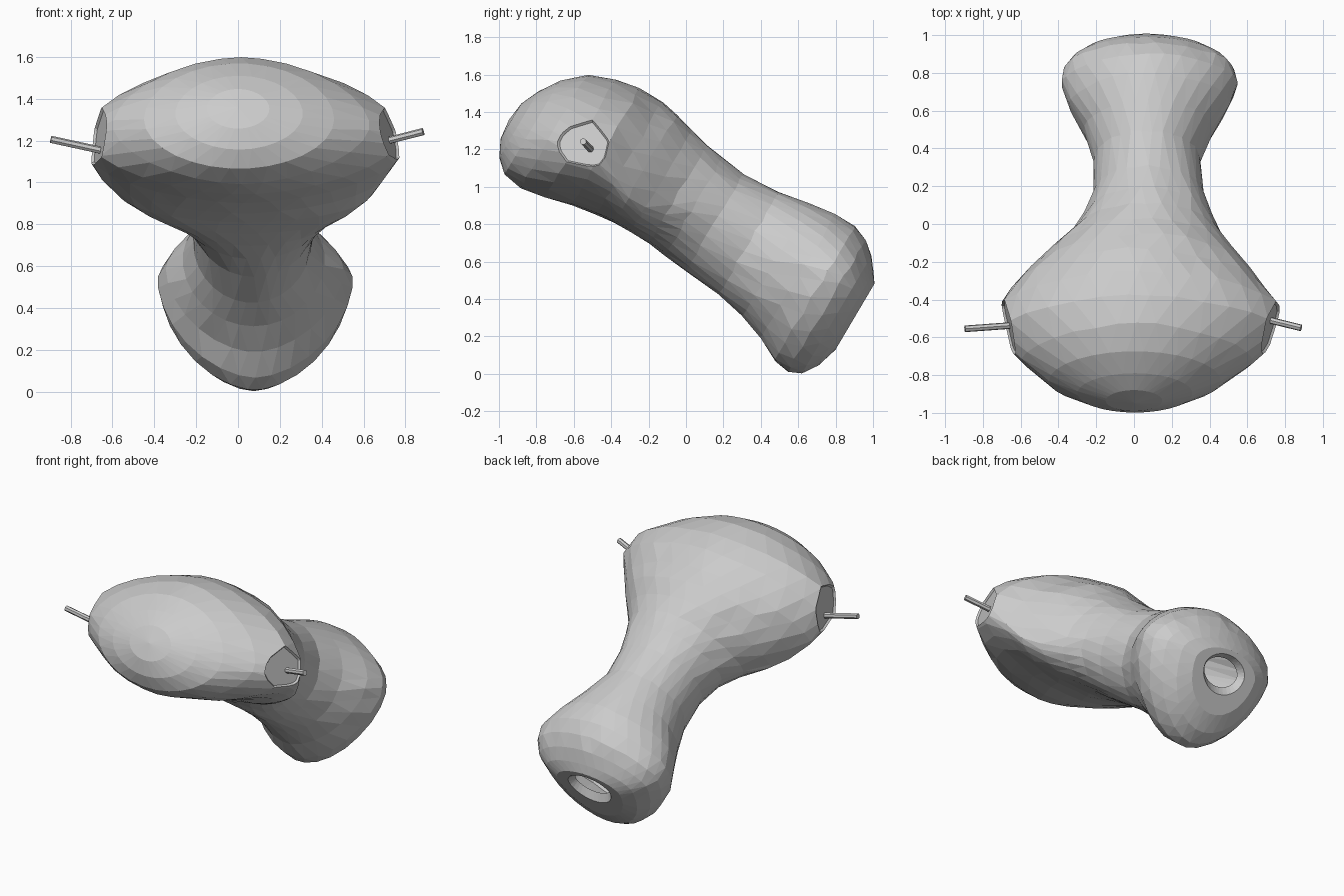
import bpy, bmesh, math, random
from mathutils import Vector

if "Cube" in bpy.data.objects:
    bpy.data.objects.remove(bpy.data.objects["Cube"])

random.seed(4)
SEG = 30
ORIGIN = Vector((0, 0, 0.88))
AXIS = Vector((0, 0.861, -0.509))    # from the wide lobe down to the small lobe
UP = Vector((0, 0.509, 0.861))

# Sections: along axis, top, bottom, left, right, height of widest point
outer = [
    (-1.045, 0.04, -0.18, -0.15, 0.15, -0.07),
    (-1.00, 0.14, -0.27, -0.30, 0.31, -0.07),
    (-0.93, 0.25, -0.335, -0.45, 0.46, -0.06),
    (-0.82, 0.35, -0.355, -0.60, 0.63, -0.03),
    (-0.68, 0.405, -0.33, -0.735, 0.785, 0.0),
    (-0.54, 0.433, -0.295, -0.735, 0.79, 0.0),
    (-0.40, 0.43, -0.27, -0.665, 0.71, -0.05),
    (-0.30, 0.41, -0.26, -0.575, 0.645, -0.09),
    (-0.19, 0.38, -0.257, -0.47, 0.56, -0.10),
    (-0.08, 0.355, -0.26, -0.35, 0.475, -0.06),
    (0.03, 0.335, -0.27, -0.27, 0.42, 0.0),
    (0.17, 0.315, -0.285, -0.215, 0.37, 0.03),
    (0.38, 0.333, -0.305, -0.215, 0.35, 0.03),
    (0.55, 0.362, -0.335, -0.265, 0.415, 0.04),
    (0.70, 0.387, -0.39, -0.345, 0.505, 0.07),
    (0.82, 0.38, -0.46, -0.385, 0.55, 0.08),
    (0.91, 0.345, -0.475, -0.37, 0.53, 0.08),
    (0.98, 0.29, -0.44, -0.325, 0.475, 0.07),
    (1.035, 0.22, -0.36, -0.25, 0.39, 0.06),
    (1.07, 0.17, -0.24, -0.17, 0.30, 0.04),
]
# Rim of the opening, then the hollow behind it
inner = [
    (1.07, 0.14, -0.11, -0.09, 0.22, 0.03),
    (1.03, 0.115, -0.065, -0.06, 0.19, 0.03),
    (1.00, 0.19, -0.25, -0.24, 0.38, 0.03),
    (0.85, 0.31, -0.38, -0.30, 0.46, 0.04),
    (0.40, 0.27, -0.24, -0.15, 0.28, 0.03),
    (0.00, 0.27, -0.20, -0.22, 0.36, 0.03),
    (-0.50, 0.30, -0.18, -0.45, 0.48, 0.03),
]


def place(s, x, h):
    return ORIGIN + AXIS * s + UP * h + Vector((x, 0, 0))


def ring(bm, sec, i):
    s, top, bot, left, right, mid = sec
    p = 1.75 if -0.9 < s < -0.3 or 0.6 < s < 1.02 else 1.95   # section roundness
    cx, rx = (left + right) / 2, (right - left) / 2
    verts = []
    for k in range(SEG):
        a = math.tau * (k + 0.5 * (i % 2)) / SEG
        c, d = math.cos(a), math.sin(a)
        x = cx + rx * math.copysign(abs(c) ** (2 / p), c)
        reach = top - mid if d > 0 else mid - bot
        h = mid + reach * math.copysign(abs(d) ** (2 / p), d)
        jitter = random.uniform(-0.004, 0.004) if -0.9 < s < 0.95 else 0
        verts.append(bm.verts.new(place(s + 2 * jitter, x, h + jitter)))
    return verts


def finish(name, bm):
    mesh = bpy.data.meshes.new(name)
    bm.to_mesh(mesh)
    bm.free()
    obj = bpy.data.objects.new(name, mesh)
    bpy.context.collection.objects.link(obj)
    return obj


# Hollow bulbous body, built from staggered rings
bm = bmesh.new()
rings = [ring(bm, sec, i) for i, sec in enumerate(outer + inner)]
for i, (a, b) in enumerate(zip(rings, rings[1:])):
    for k in range(SEG):
        n = (k + 1) % SEG
        if i % 2:
            bm.faces.new((a[k], a[n], b[n]))
            bm.faces.new((a[k], b[n], b[k]))
        else:
            bm.faces.new((a[k], a[n], b[k]))
            bm.faces.new((a[n], b[n], b[k]))
for loop, tip in ((rings[0], place(-1.058, 0, -0.07)), (rings[-1], place(-0.6, 0, 0.03))):
    pole = bm.verts.new(tip)
    for k in range(SEG):
        bm.faces.new((loop[k], loop[(k + 1) % SEG], pole))
bmesh.ops.recalc_face_normals(bm, faces=bm.faces)

# Slice off both side tips and sink a flat disc into each
for co, no in (((0.715, -0.56, 1.24), (0.94, -0.25, 0.23)),
               ((-0.675, -0.5, 1.19), (-0.97, -0.19, 0.12))):
    no = Vector(no).normalized()
    geom = bm.verts[:] + bm.edges[:] + bm.faces[:]
    cut = bmesh.ops.bisect_plane(bm, geom=geom, plane_co=co, plane_no=no, clear_outer=True)
    edges = [e for e in cut["geom_cut"] if isinstance(e, bmesh.types.BMEdge)]
    caps = bmesh.ops.holes_fill(bm, edges=edges)["faces"]
    bmesh.ops.inset_region(bm, faces=caps, thickness=0.01, depth=0)
    for v in {v for f in caps for v in f.verts}:
        v.co -= no * 0.012
bmesh.ops.recalc_face_normals(bm, faces=bm.faces)
finish("body", bm)


# Thin rods sticking out of the side discs
def rod(name, start, end, radius=0.018):
    start, end = Vector(start), Vector(end)
    bm = bmesh.new()
    bmesh.ops.create_cone(bm, cap_ends=True, segments=7, radius1=radius,
                          radius2=radius, depth=(end - start).length)
    obj = finish(name, bm)
    obj.location = (start + end) / 2
    obj.rotation_mode = 'QUATERNION'
    obj.rotation_quaternion = (end - start).to_track_quat('Z', 'Y')


rod("left_rod", (-0.55, -0.53, 1.13), (-0.895, -0.555, 1.205))
rod("right_rod", (0.60, -0.48, 1.17), (0.885, -0.55, 1.242))
